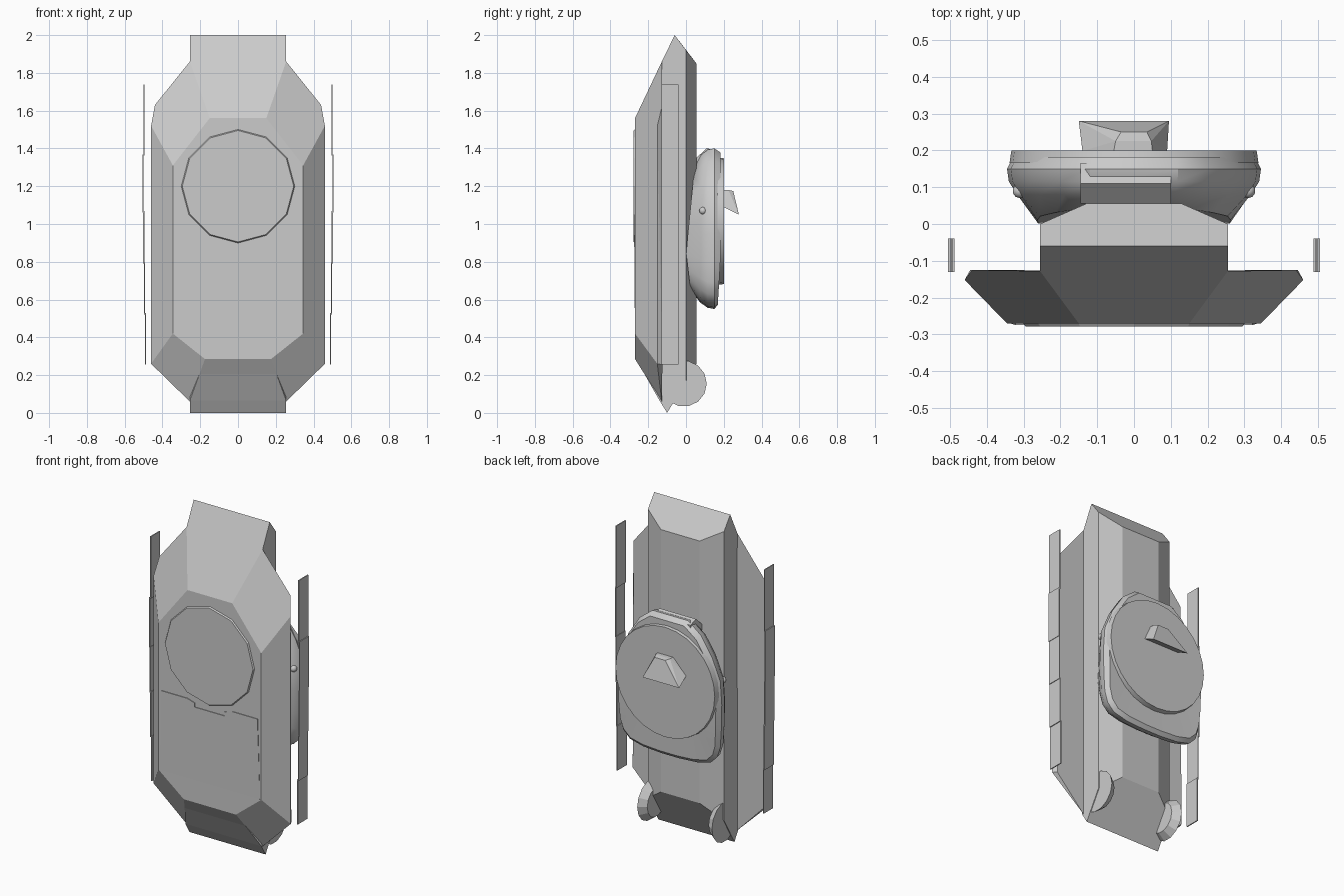
import bpy, bmesh, math
from mathutils import Matrix, Vector

if "Cube" in bpy.data.objects:
    bpy.data.objects.remove(bpy.data.objects["Cube"])


def finish(bm, name, smooth=None):
    bmesh.ops.recalc_face_normals(bm, faces=bm.faces)
    me = bpy.data.meshes.new(name)
    bm.to_mesh(me)
    bm.free()
    ob = bpy.data.objects.new(name, me)
    bpy.context.collection.objects.link(ob)
    if smooth:
        bpy.ops.object.select_all(action='DESELECT')
        ob.select_set(True)
        bpy.context.view_layer.objects.active = ob
        bpy.ops.object.shade_smooth_by_angle(angle=math.radians(smooth))
    return ob


def solid(name, pts, mirror=False):
    """Faceted convex solid spanning the given corner points."""
    bm = bmesh.new()
    for x, y, z in pts:
        bm.verts.new((x, y, z))
        if mirror:
            bm.verts.new((-x, y, z))
    res = bmesh.ops.convex_hull(bm, input=bm.verts[:])
    junk = {g for g in res["geom_interior"] + res["geom_unused"]
            if isinstance(g, bmesh.types.BMVert) and g.is_valid}
    bmesh.ops.delete(bm, geom=list(junk), context='VERTS')
    bmesh.ops.dissolve_limit(bm, angle_limit=math.radians(2),
                             verts=bm.verts[:], edges=bm.edges[:])
    return finish(bm, name)


def disc(name, axis, centre, r_neg, r_pos, depth, sides, smooth=None):
    """Disc along x or y; r_neg / r_pos are the radii at its two ends."""
    rot = (Matrix.Rotation(-math.pi / 2, 4, 'X') if axis == 'Y'
           else Matrix.Rotation(math.pi / 2, 4, 'Y'))
    bm = bmesh.new()
    bmesh.ops.create_cone(bm, cap_ends=True, segments=sides, radius1=r_neg,
                          radius2=r_pos, depth=depth,
                          matrix=Matrix.Translation(centre) @ rot)
    return finish(bm, name, smooth)


# Wide faceted sponson body
solid("sponson_body", [
    (.15, -.27, 1.56), (.345, -.27, 1.31), (.345, -.27, .42), (.175, -.27, .285),
    (.46, -.152, 1.52), (.46, -.152, .26), (.44, -.125, 1.63), (.445, -.125, .255),
    (.255, -.128, 1.86), (.255, -.128, .06)], mirror=True)

# Narrow central hull with chamfered deck
solid("central_hull", [
    (.255, -.128, 1.86), (.255, -.06, 2.0), (.255, 0, 1.92), (.13, .055, 1.85),
    (.255, -.14, .065), (.255, -.10, 0), (.255, 0, .168), (.13, .055, .26),
    (.15, -.265, 1.55), (.175, -.265, .285)], mirror=True)

# Twelve-sided ring plate on the front
disc("ring_plate", 'Y', (0, -.273, 1.2), .295, .302, .01, 12)

# Thin notched deck panel that fades into the hull
bm = bmesh.new()
outline = [(.335, .42), (.33, .64), (.322, .905), (.15, .905), (.10, .89), (.10, .865)]
outline += [(-x, z) for x, z in reversed(outline)]
front = [bm.verts.new((x, -.2702 - .004 * (z - .42) / .485, z)) for x, z in outline]
back = [bm.verts.new((x, -.262, z)) for x, z in outline]
bm.faces.new(front)
bm.faces.new(back[::-1])
n = len(outline)
for i in range(n):
    j = (i + 1) % n
    bm.faces.new((front[i], front[j], back[j], back[i]))
finish(bm, "deck_panel")

# Side skirts: five thin overlapping plates each side
tops = [1.74, 1.37, 1.07, .80, .53, .265]
for side, label in ((1, "right"), (-1, "left")):
    for i, x in enumerate((.497, .502, .499, .495, .490)):
        solid(f"{label}_skirt_{i + 1}", [
            (side * (x + dx), y, z) for dx in (-.003, .003)
            for y in (-.13, -.04) for z in (tops[i] - .002, tops[i + 1] - .008)])
    # Rear drive disc
    r_in, r_out = .09, .122
    if side < 0:
        r_in, r_out = r_out, r_in
    disc(f"{label}_drive_disc", 'X', (side * .228, -.012, .155), r_in, r_out, .045, 14)
    # Small round fitting on the turret cheek
    bm = bmesh.new()
    bmesh.ops.create_uvsphere(bm, u_segments=10, v_segments=6, radius=.02,
                              matrix=Matrix.Translation((side * .31, .09, 1.07)))
    finish(bm, f"{label}_turret_fitting", 40)

# Turret shell lofted through scaled outlines
half = [(.12, 1.4), (.205, 1.335), (.28, 1.22), (.335, 1.09), (.345, .95),
        (.342, .8), (.335, .69), (.315, .625), (.27, .58), (.18, .558), (.06, .55)]
loop = half + [(-x, z) for x, z in reversed(half)]


def layer(bm, scale, height):
    ring = []
    for x, z in loop:
        zz = .98 + (z - .98) * scale
        ring.append(bm.verts.new((x * scale, height(zz), zz)))
    return ring


bm = bmesh.new()
layers = [
    layer(bm, .76, lambda z: .1 * max(z - .85, 0) + .12 * max(.85 - z, 0)),
    layer(bm, .92, lambda z: .08 - .02 * max(.85 - z, 0)),
    layer(bm, .985, lambda z: .115),
    layer(bm, 1.0, lambda z: .15),
    layer(bm, .95, lambda z: .182 - .06 * max(.8 - z, 0)),
]
for a, b in zip(layers, layers[1:]):
    for i in range(len(loop)):
        j = (i + 1) % len(loop)
        bm.faces.new((a[i], a[j], b[j], b[i]))
for ring in (layers[0], layers[-1]):
    centre = bm.verts.new(sum((v.co for v in ring), Vector()) / len(ring))
    for i in range(len(ring)):
        bm.faces.new((ring[i], ring[(i + 1) % len(ring)], centre))
finish(bm, "turret_shell", 32)

# Round turret roof
disc("turret_roof", 'Y', (0, .183, 1.015), .338, .333, .034, 28, 30)

# Wedge mantlet at the nose of the turret
solid("mantlet", [(x, y, z) for x in (-.145, .10) for y, z in
                  ((.055, 1.35), (.11, 1.402), (.165, 1.385), (.165, 1.28), (.055, 1.28))])

# Flared hood on the roof
solid("roof_hood", [
    (-.055, .198, 1.18), (.05, .198, 1.18), (-.05, .225, 1.18), (.047, .225, 1.18),
    (-.035, .25, 1.175), (.035, .25, 1.175),
    (-.15, .28, 1.05), (.095, .28, 1.05), (-.14, .198, 1.09), (.09, .198, 1.09)])
